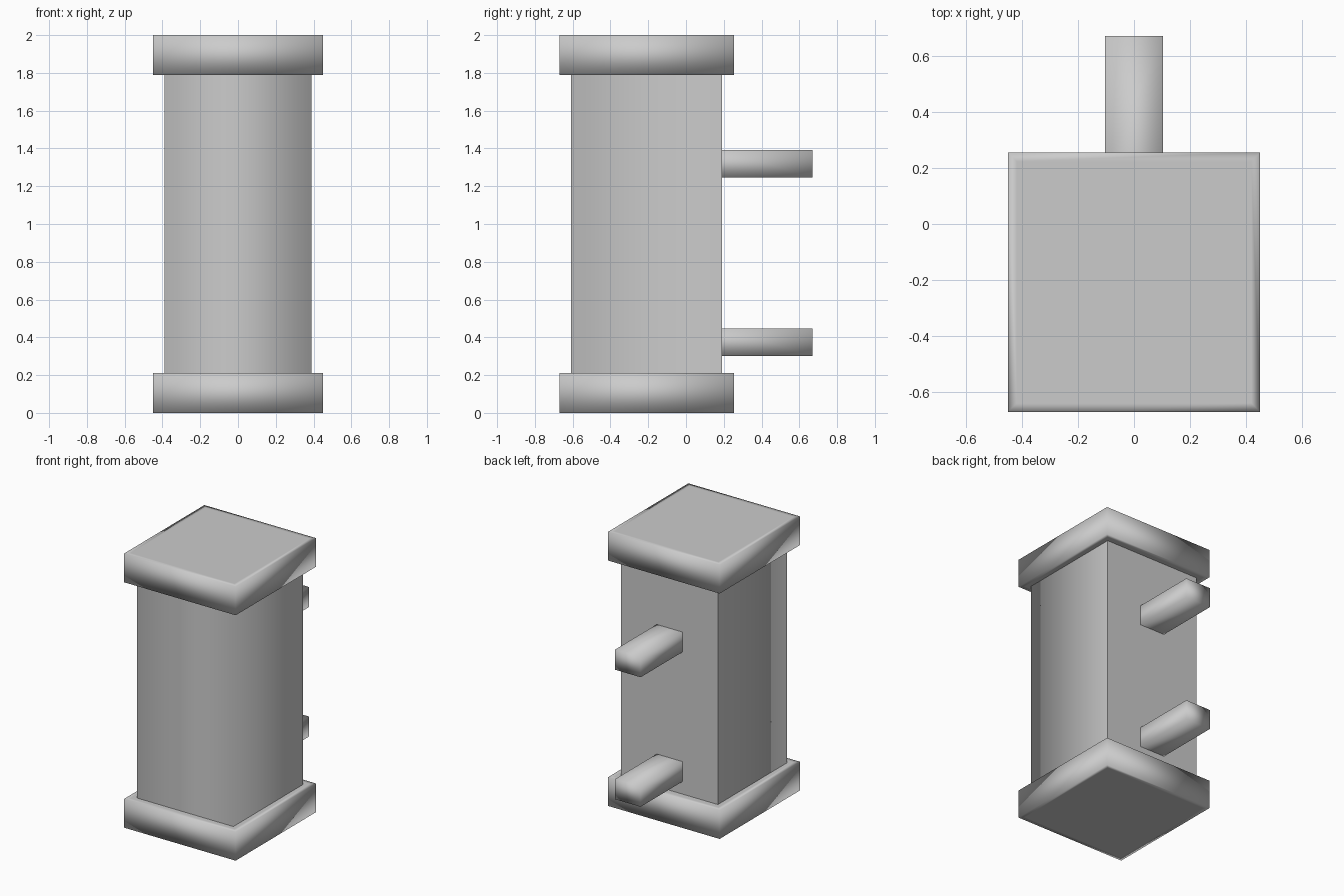
import bpy
import bmesh

if "Cube" in bpy.data.objects:
    bpy.data.objects.remove(bpy.data.objects["Cube"])


def box(name, lo, hi, open_dirs=(), inset_caps=False, sharp=None):
    """Smooth-shaded box from corner lo to corner hi."""
    bm = bmesh.new()
    bmesh.ops.create_cube(bm, size=1)
    for v in bm.verts:
        v.co = [lo[i] + (v.co[i] + 0.5) * (hi[i] - lo[i]) for i in range(3)]
    bm.normal_update()
    # remove faces hidden against a neighbouring part
    hidden = [f for f in bm.faces
              if any(f.normal[a] * s > 0.9 for a, s in open_dirs)]
    if hidden:
        bmesh.ops.delete(bm, geom=hidden, context='FACES_ONLY')
    # narrow border ring on top and bottom
    if inset_caps:
        ends = [f for f in bm.faces if abs(f.normal.z) > 0.9]
        bmesh.ops.inset_individual(bm, faces=ends, thickness=0.045)
    for f in bm.faces:
        f.smooth = True
    if sharp:
        for e in bm.edges:
            if sharp(e):
                e.smooth = False
    mesh = bpy.data.meshes.new(name)
    bm.to_mesh(mesh)
    bm.free()
    obj = bpy.data.objects.new(name, mesh)
    bpy.context.collection.objects.link(obj)
    return obj


# Main column: soft front corners, crisp back corners
box("column", (-0.39, -0.61, 0.21), (0.39, 0.19, 1.79),
    open_dirs=[(2, 1), (2, -1)],
    sharp=lambda e: all(v.co.y > 0.18 for v in e.verts))

# Square end caps
for name, z in (("bottom_cap", 0.0), ("top_cap", 1.79)):
    box(name, (-0.45, -0.67, z), (0.45, 0.255, z + 0.21), inset_caps=True)

# Mounting bars at the back
for name, z in (("lower_bar", 0.30), ("upper_bar", 1.245)):
    box(name, (-0.103, 0.19, z), (0.103, 0.67, z + 0.147),
        open_dirs=[(1, -1)])
